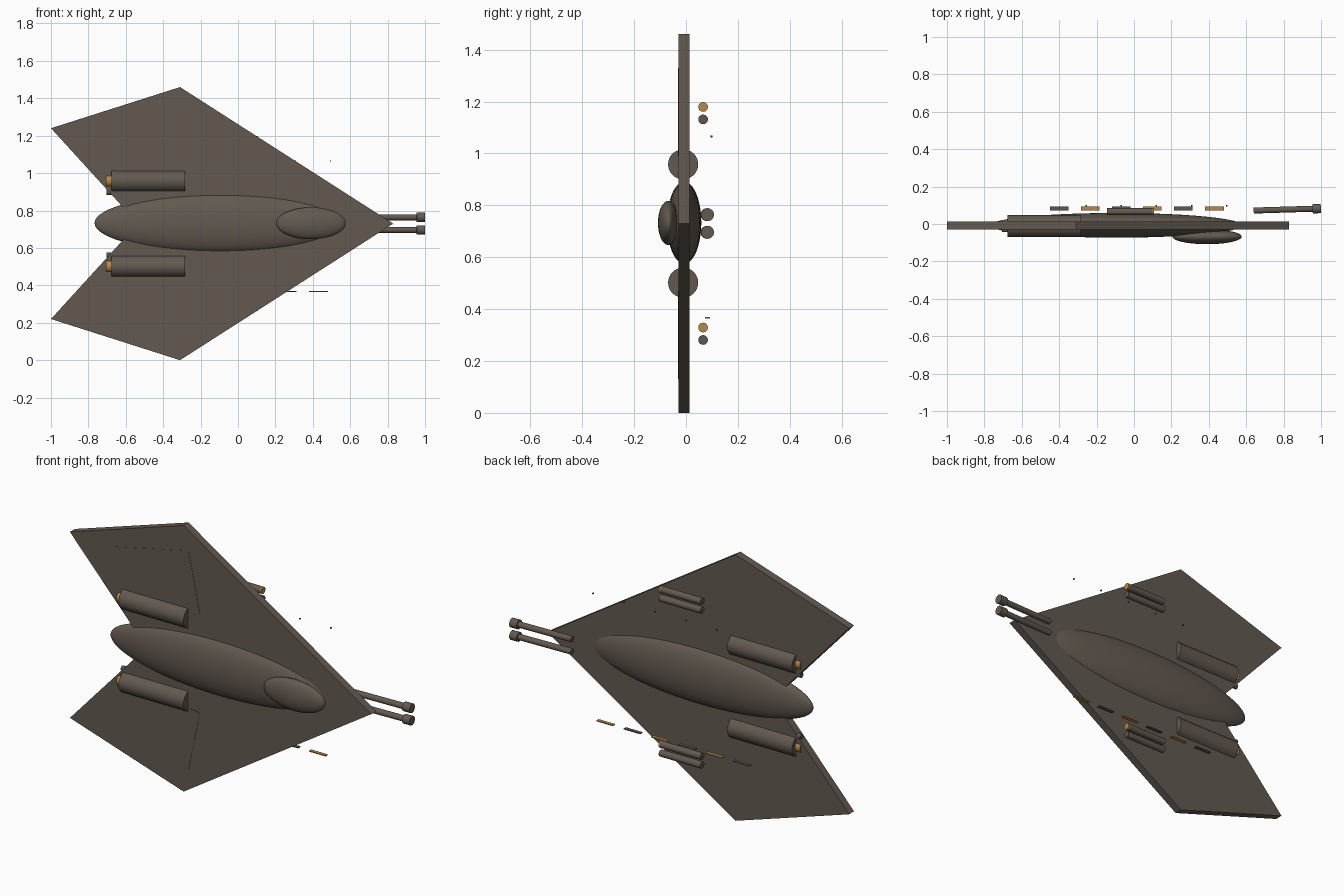
import bpy, bmesh, math
from mathutils import Vector

if "Cube" in bpy.data.objects:
    bpy.data.objects.remove(bpy.data.objects["Cube"])

MID = 0.73   # height of the symmetry line


def mat(name, col):
    m = bpy.data.materials.new(name)
    m.diffuse_color = (*col, 1)
    m.use_nodes = True
    m.node_tree.nodes["Principled BSDF"].inputs["Base Color"].default_value = m.diffuse_color
    return m


HULL = mat("hull brown grey", (0.125, 0.102, 0.081))
METAL = mat("dark metal grey", (0.108, 0.093, 0.080))
COPPER = mat("copper orange", (0.46, 0.245, 0.075))


def finish(name, material, smooth=True):
    o = bpy.context.object
    o.name = name
    o.data.materials.append(material)
    if smooth:
        bpy.ops.object.shade_smooth_by_angle(angle=math.radians(35))
    return o


def rod(name, a, b, r, material, sides=32):
    a, b = Vector(a), Vector(b)
    d = b - a
    bpy.ops.mesh.primitive_cylinder_add(vertices=sides, radius=r, depth=d.length, location=(a + b) / 2,
                                        rotation=d.to_track_quat('Z', 'Y').to_euler())
    return finish(name, material)


def ellipsoid(name, loc, scale, material):
    bpy.ops.mesh.primitive_uv_sphere_add(segments=48, ring_count=32, radius=1, location=loc,
                                         rotation=(0, math.pi / 2, 0))
    o = bpy.context.object
    o.scale = (scale[2], scale[1], scale[0])
    bpy.ops.object.transform_apply(location=False, rotation=True, scale=True)
    return finish(name, material)


def plate(name, outline, y0, y1, material):
    # extrude an x/z outline between two depths
    bm = bmesh.new()
    f = bm.faces.new([bm.verts.new((x, y0, z)) for x, z in outline])
    ext = bmesh.ops.extrude_face_region(bm, geom=[f])
    for v in ext["geom"]:
        if isinstance(v, bmesh.types.BMVert):
            v.co.y = y1
    bmesh.ops.recalc_face_normals(bm, faces=bm.faces)
    me = bpy.data.meshes.new(name)
    bm.to_mesh(me)
    bm.free()
    me.materials.append(material)
    o = bpy.data.objects.new(name, me)
    bpy.context.collection.objects.link(o)
    return o


# swept wing, one half per side
for side, s in (("upper", 1), ("lower", -1)):
    half = [(0.83, 0), (-0.31, 0.73), (-1.0, 0.51), (-0.535, 0)]
    plate(side + "_wing", [(x, MID + s * z) for x, z in half], -0.029, 0.014, HULL)
    # thin raised panel on the wing front
    panel = [(-0.74, 0.50), (-0.28, 0.60), (-0.21, 0.27), (-0.64, 0.22)]
    plate(side + "_wing_panel", [(x, MID + s * z) for x, z in panel], -0.0305, -0.027, HULL)

# fuselage and canopy
ellipsoid("fuselage", (-0.094, -0.007, 0.733), (0.673, 0.066, 0.158), HULL)
ellipsoid("canopy", (0.391, -0.068, 0.732), (0.185, 0.040, 0.085), HULL)

for side, s in (("upper", 1), ("lower", -1)):
    # engine, nozzle and small pipe beside it
    z = MID + s * 0.228
    rod(side + "_engine", (-0.677, -0.011, z), (-0.283, -0.011, z), 0.058, HULL)
    rod(side + "_nozzle", (-0.707, -0.011, z), (-0.65, -0.011, z), 0.033, COPPER)
    zp = MID + s * 0.168
    rod(side + "_exhaust_pipe", (-0.703, 0.0, zp), (-0.66, 0.0, zp), 0.014, METAL, 16)

    # gun barrel with muzzle
    z = MID + s * 0.034
    rod(side + "_gun_barrel", (0.64, 0.072, z), (0.97, 0.082, z), 0.016, HULL)
    rod(side + "_gun_muzzle", (0.955, 0.0815, z), (0.999, 0.083, z), 0.025, HULL)

    # pair of rockets behind the wing
    z = MID + s * 0.425
    for tag, dz in (("first", 0.024), ("second", -0.024)):
        rod(f"{side}_{tag}_rocket", (-0.145, 0.066, z + dz), (0.1, 0.066, z + dz), 0.0185, HULL)
    rod(side + "_rocket_tip", (0.1, 0.066, z + 0.024), (0.107, 0.066, z + 0.024), 0.0185, COPPER)
    rod(side + "_rocket_cap", (0.1, 0.066, z - 0.024), (0.107, 0.066, z - 0.024), 0.0185, METAL)

# row of alternating marker strips
for i in range(6):
    bpy.ops.mesh.primitive_cube_add(size=1, location=(-0.4 + i * 0.166, 0.083, 0.367))
    bpy.context.object.scale = (0.1, 0.019, 0.005)
    finish(f"marker_strip_{i + 1}", COPPER if i % 2 else METAL, False)

# row of tiny rivets
for i in range(5):
    x = -0.255 + i * 0.1875
    rod(f"rivet_{i + 1}", (x, 0.094, 1.065), (x, 0.102, 1.065), 0.004, METAL, 8)
